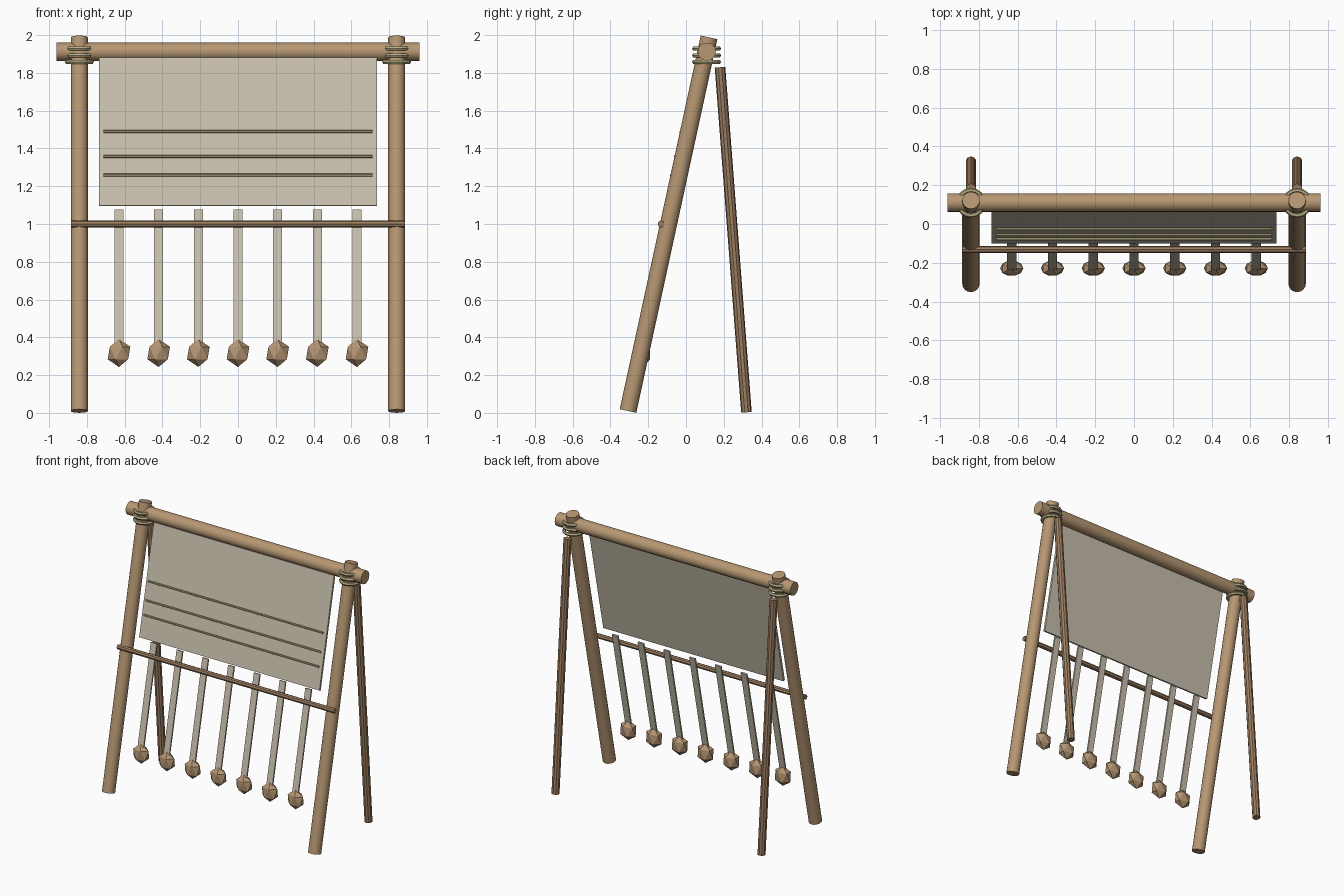
import bpy
import math
from mathutils import Vector

cube = bpy.data.objects.get("Cube")
if cube:
    bpy.data.objects.remove(cube, do_unlink=True)


def material(name, rgb):
    m = bpy.data.materials.new(name)
    m.use_nodes = True
    m.diffuse_color = (*rgb, 1)
    m.node_tree.nodes["Principled BSDF"].inputs["Base Color"].default_value = (*rgb, 1)
    return m


WOOD = material("light wood", (0.47, 0.31, 0.17))
DARK = material("brown wood", (0.34, 0.21, 0.12))
CLOTH = material("linen", (0.58, 0.53, 0.42))
ROPE = material("straw rope", (0.50, 0.43, 0.24))
CLAY = material("clay weight", (0.46, 0.30, 0.17))

# Leaning plane shared by the front legs, cloth and hanging strands
FOOT = Vector((0, -0.307, 0.01))
HEAD = Vector((0, 0.122, 1.988))
LEAN = (HEAD - FOOT).normalized()
OUT = Vector((0, -LEAN.z, LEAN.y))
TILT = -math.atan2(LEAN.y, LEAN.z)


def on_lean(x, z, offset=0):
    """Point on the leaning plane at height z, pushed towards the front."""
    p = FOOT + LEAN * ((z - FOOT.z) / LEAN.z) + OUT * offset
    return Vector((x, p.y, p.z))


def finish(name, mat, smooth=False):
    ob = bpy.context.object
    ob.name = name
    ob.data.materials.append(mat)
    if smooth:
        bpy.ops.object.shade_smooth_by_angle(angle=math.radians(40))
    return ob


def pole(name, a, b, radius, mat, sides=16):
    a, b = Vector(a), Vector(b)
    d = b - a
    bpy.ops.mesh.primitive_cylinder_add(
        vertices=sides, radius=radius, depth=d.length, location=(a + b) / 2,
        rotation=d.to_track_quat("Z", "Y").to_euler())
    return finish(name, mat, sides > 10)


def panel(name, x, low, high, width, thickness, offset, mat):
    a, b = on_lean(x, low, offset), on_lean(x, high, offset)
    bpy.ops.mesh.primitive_cube_add(size=1, location=(a + b) / 2, rotation=(TILT, 0, 0))
    bpy.context.object.scale = (width, thickness, (b - a).length)
    return finish(name, mat)


# Frame: legs, props and rope lashings on both sides
for side, x in (("left", 0.84), ("right", -0.84)):
    shift = Vector((x, 0, 0))
    pole(side + "_front_leg", FOOT + shift, HEAD + shift, 0.045, WOOD)
    pole(side + "_back_prop", (x, 0.32, 0.003), (x, 0.18, 1.83), 0.028, DARK, 10)
    for i in range(3):
        bpy.ops.mesh.primitive_torus_add(
            major_segments=16, minor_segments=6, major_radius=0.065,
            minor_radius=0.012, location=(x, 0.109, 1.858 + 0.035 * i))
        finish(f"{side}_lashing_{i + 1}", ROPE)

# Horizontal bars
pole("top_beam", (-0.96, 0.11, 1.912), (0.96, 0.11, 1.912), 0.048, WOOD)
pole("lower_rod", (-0.885, -0.132, 1.0), (0.885, -0.132, 1.0), 0.018, DARK, 8)

# Woven cloth with raised cords
panel("cloth", 0, 1.092, 1.875, 1.47, 0.016, 0.022, CLOTH)
for i, z in enumerate((1.48, 1.35, 1.25)):
    pole(f"cloth_cord_{i + 1}", on_lean(-0.712, z, 0.04), on_lean(0.712, z, 0.04),
         0.008, ROPE, 6)

# Hanging strands with faceted weights
for i in range(7):
    x = (i - 3) * 0.21
    panel(f"strand_{i + 1}", x, 0.36, 1.075, 0.048, 0.012, 0, CLOTH)
    bpy.ops.mesh.primitive_ico_sphere_add(subdivisions=1, radius=1,
                                          location=(x, -0.228, 0.317))
    bpy.context.object.scale = (0.067, 0.045, 0.074)
    finish(f"weight_{i + 1}", CLAY)
